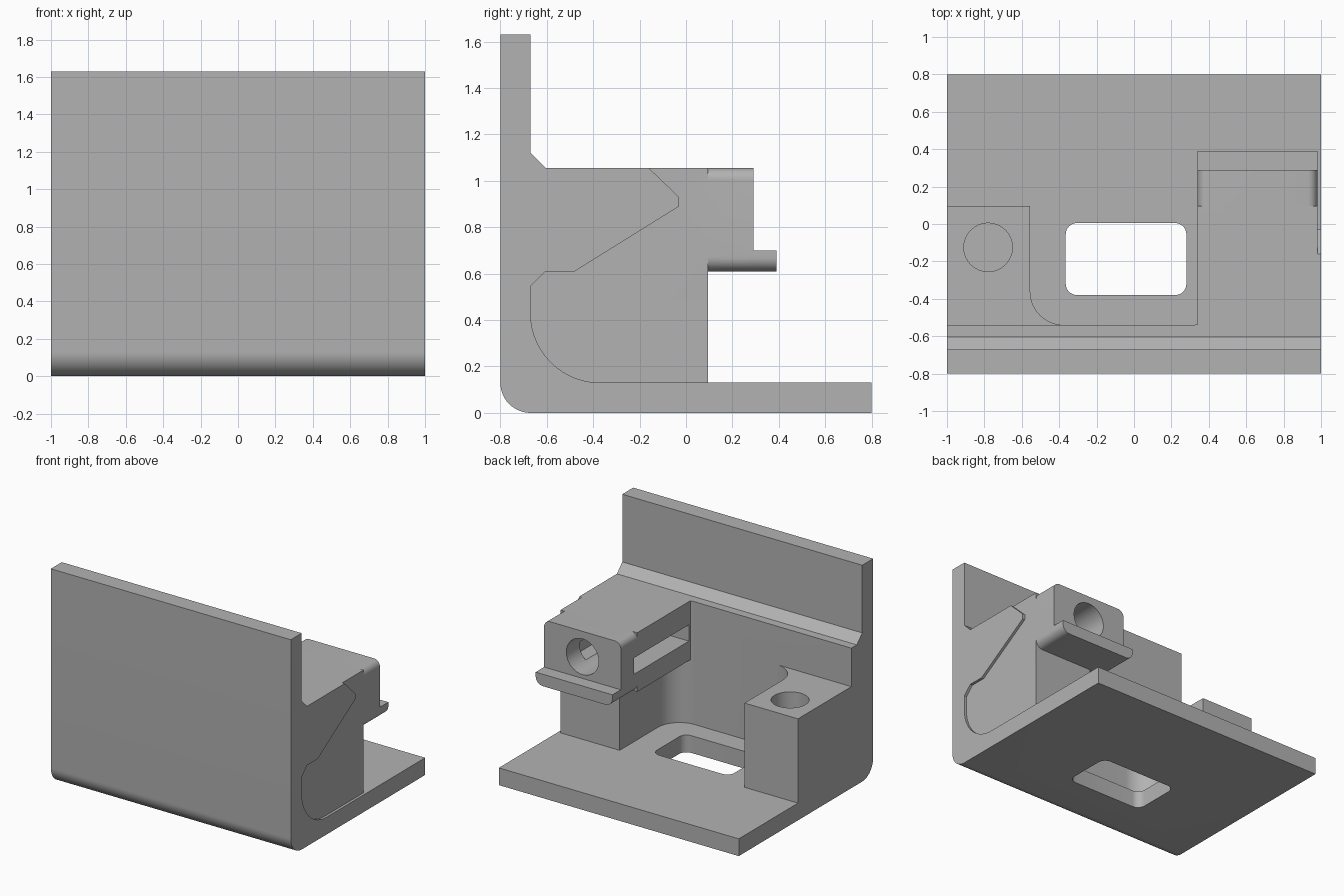
import bpy, bmesh, math
from mathutils import Vector

cube = bpy.data.objects.get("Cube")
if cube:
    bpy.data.objects.remove(cube, do_unlink=True)

grey = bpy.data.materials.new("plain grey")
grey.use_nodes = True
COLOUR = (0.45, 0.45, 0.45, 1)
grey.diffuse_color = COLOUR
grey.node_tree.nodes["Principled BSDF"].inputs["Base Color"].default_value = COLOUR


def arc(cx, cy, r, start, end, n=14):
    """Points on an arc, angles in degrees."""
    angles = [math.radians(start + (end - start) * i / n) for i in range(n + 1)]
    return [(cx + r * math.cos(a), cy + r * math.sin(a)) for a in angles]


def rounded(x0, x1, y0, y1, low, high):
    """Rectangle with rounded lower and upper corners; zero keeps them square."""
    pts = []
    for cx, cy, sx, sy, r, a in ((x0, y0, 1, 1, low, 180), (x1, y0, -1, 1, low, 270),
                                 (x1, y1, -1, -1, high, 0), (x0, y1, 1, -1, high, 90)):
        pts += arc(cx + sx * r, cy + sy * r, r, a, a + 90, 8) if r else [(cx, cy)]
    return pts


def prism(name, pts, axis, lo, hi):
    """Extrude a 2D outline along x (yz outline), y (xz outline) or z (xy outline)."""
    place = {"x": lambda a, b, t: (t, a, b),
             "y": lambda a, b, t: (a, t, b),
             "z": lambda a, b, t: (a, b, t)}[axis]
    bm = bmesh.new()
    face = bm.faces.new([bm.verts.new(place(a, b, lo)) for a, b in pts])
    new = bmesh.ops.extrude_face_region(bm, geom=[face])["geom"]
    shift = Vector(place(0, 0, hi - lo))
    bmesh.ops.translate(bm, vec=shift, verts=[v for v in new if isinstance(v, bmesh.types.BMVert)])
    bmesh.ops.recalc_face_normals(bm, faces=bm.faces)
    mesh = bpy.data.meshes.new(name)
    bm.to_mesh(mesh)
    bm.free()
    mesh.materials.append(grey)
    ob = bpy.data.objects.new(name, mesh)
    bpy.context.collection.objects.link(ob)
    return ob


def combine(target, tool, operation):
    """Apply a boolean and discard the tool."""
    tool.hide_render = True
    mod = target.modifiers.new(operation, "BOOLEAN")
    mod.operation, mod.solver, mod.object = operation, "EXACT", tool
    bpy.context.view_layer.objects.active = target
    bpy.ops.object.modifier_apply(modifier=mod.name)
    bpy.data.objects.remove(tool, do_unlink=True)


FLOOR, TOP, WALL, FRONT = 0.13, 1.055, -0.54, 0.095

# Base plate and upright wall share one side profile
bracket = prism("bracket", [
    (0.8, 0), (0.8, FLOOR), (WALL, FLOOR), (WALL, TOP), (-0.605, TOP),
    (-0.67, 1.12), (-0.67, 1.63), (-0.8, 1.63)] + arc(-0.67, 0.13, 0.13, 180, 270),
    "x", -1, 1)

solids = [
    # Screw post with a fillet into the wall
    prism("post", [(-1, FRONT), (-1, -0.6), (-0.375, -0.6)]
          + arc(-0.375, WALL + 0.18, 0.18, 270, 180) + [(-0.555, FRONT)], "z", 0.08, 0.765),
    # Pillar under the clamp head, also filleted
    prism("pillar", [(1, FRONT), (1, -0.6), (0.306, -0.6)]
          + arc(0.306, WALL + 0.18, 0.18, 270, 360) + [(0.486, FRONT)], "z", 0.08, TOP),
    # Clamp head, its rounded nose and the small lip
    prism("head", rounded(0.34, 1, 0.61, TOP, 0, 0), "y", -0.6, FRONT),
    prism("nose", rounded(0.34, 0.98, 0.61, TOP, 0.06, 0.05), "y", 0.05, 0.29),
    prism("lip", rounded(0.34, 0.98, 0.61, 0.7, 0.06, 0), "y", 0.07, 0.39),
]
for part in solids:
    combine(bracket, part, "UNION")

cutters = [
    # Shallow side recess
    prism("side_recess", [(0.5, 1.2), (-0.16, 1.2), (-0.16, TOP), (-0.03, 0.93), (-0.03, 0.89),
                          (-0.48, 0.61), (-0.605, 0.61), (-0.67, 0.545)]
          + arc(-0.37, FLOOR + 0.3, 0.3, 180, 270) + [(0.5, FLOOR)], "x", 0.98, 1.1),
    # Window through the base
    prism("window", rounded(-0.365, 0.28, -0.38, 0.005, 0.06, 0.06), "z", -0.1, 0.3),
    # Screw hole in the post
    prism("post_hole", arc(-0.78, -0.125, 0.13, 0, 348.75, 31), "z", 0.15, 0.9),
    # Bolt hole and the side slot that meets it
    prism("bolt_hole", arc(0.66, 0.863, 0.135, 0, 348.75, 31), "y", -0.5, 0.4),
    prism("slot", rounded(-0.52, 0.133, 0.757, 0.88, 0, 0), "x", 0.3, 0.85),
]
for tool in cutters:
    combine(bracket, tool, "DIFFERENCE")

# Smooth the fillets while keeping the machined edges crisp
bpy.ops.object.select_all(action="DESELECT")
bracket.select_set(True)
bpy.context.view_layer.objects.active = bracket
bpy.ops.object.shade_smooth_by_angle(angle=math.radians(25))
